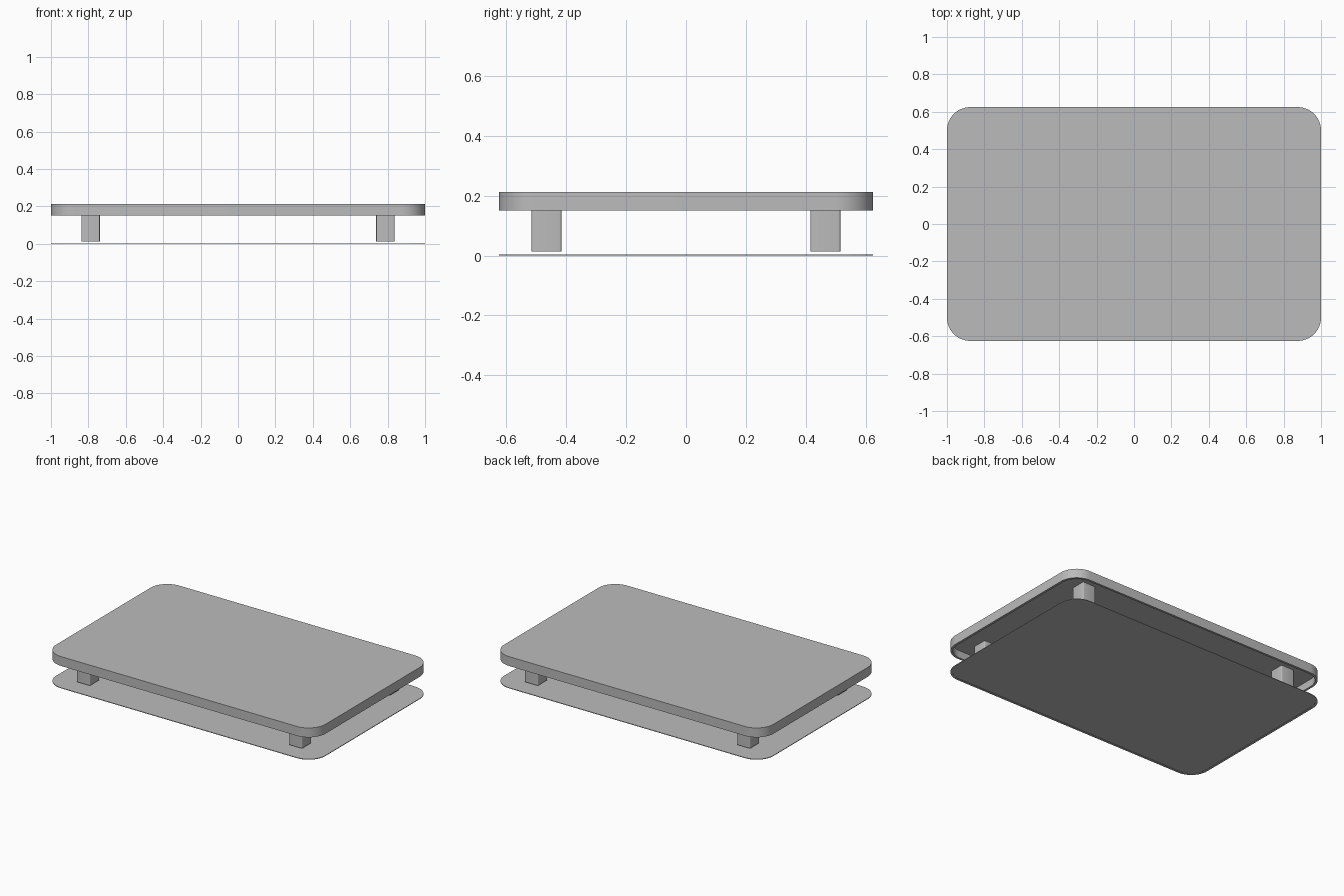
import bpy, bmesh, math

cube = bpy.data.objects.get("Cube")
if cube:
    bpy.data.objects.remove(cube, do_unlink=True)

grey = bpy.data.materials.new("plain_grey")
grey.use_nodes = True
COLOUR = (0.5, 0.5, 0.5, 1)
grey.diffuse_color = COLOUR
grey.node_tree.nodes["Principled BSDF"].inputs["Base Color"].default_value = COLOUR


def rounded_rect(half_x, half_y, radius, steps):
    """Counter-clockwise outline of a rectangle with rounded corners."""
    points = []
    for i, (sx, sy) in enumerate([(1, 1), (-1, 1), (-1, -1), (1, -1)]):
        for k in range(steps + 1):
            a = math.pi / 2 * (i + k / steps)
            points.append((sx * (half_x - radius) + radius * math.cos(a),
                           sy * (half_y - radius) + radius * math.sin(a)))
    return points


def loft(name, rings, location=(0, 0, 0)):
    """Skin a list of (outline, z) rings and cap both ends."""
    bm = bmesh.new()
    loops = [[bm.verts.new((x, y, z)) for x, y in outline] for outline, z in rings]
    for a, b in zip(loops, loops[1:]):
        for i in range(len(a)):
            j = (i + 1) % len(a)
            bm.faces.new((a[i], a[j], b[j], b[i]))
    bm.faces.new(loops[0])
    bm.faces.new(loops[-1])
    bmesh.ops.recalc_face_normals(bm, faces=bm.faces)
    mesh = bpy.data.meshes.new(name)
    bm.to_mesh(mesh)
    bm.free()
    mesh.materials.append(grey)
    obj = bpy.data.objects.new(name, mesh)
    obj.location = location
    bpy.context.collection.objects.link(obj)
    bpy.ops.object.select_all(action="DESELECT")
    obj.select_set(True)
    bpy.context.view_layer.objects.active = obj
    bpy.ops.object.shade_smooth_by_angle(angle=math.radians(30))
    return obj


def tray(name, bottom, top, recess):
    """Rounded slab, open below, with a thin lip around its edge."""
    outer = rounded_rect(1, 0.625, 0.125, 12)
    inner = rounded_rect(1 - LIP, 0.625 - LIP, 0.125 - LIP, 12)
    loft(name, [(outer, top), (outer, bottom), (inner, bottom), (inner, recess)])


LIP = 0.015
LID_UNDERSIDE = 0.2

# Hollow lid and thin base sheet share one outline
tray("lid", 0.15, 0.213, LID_UNDERSIDE)
tray("base_sheet", 0, 0.004, 0.002)

# Four square legs with softened edges, hanging inside the lid
leg_outline = rounded_rect(0.049, 0.05, 0.007, 4)
for side, x in (("left", 0.788), ("right", -0.788)):
    for end, y in (("front", -0.466), ("back", 0.466)):
        loft(f"leg_{end}_{side}", [(leg_outline, 0.013), (leg_outline, LID_UNDERSIDE)],
             (x, y, 0))
